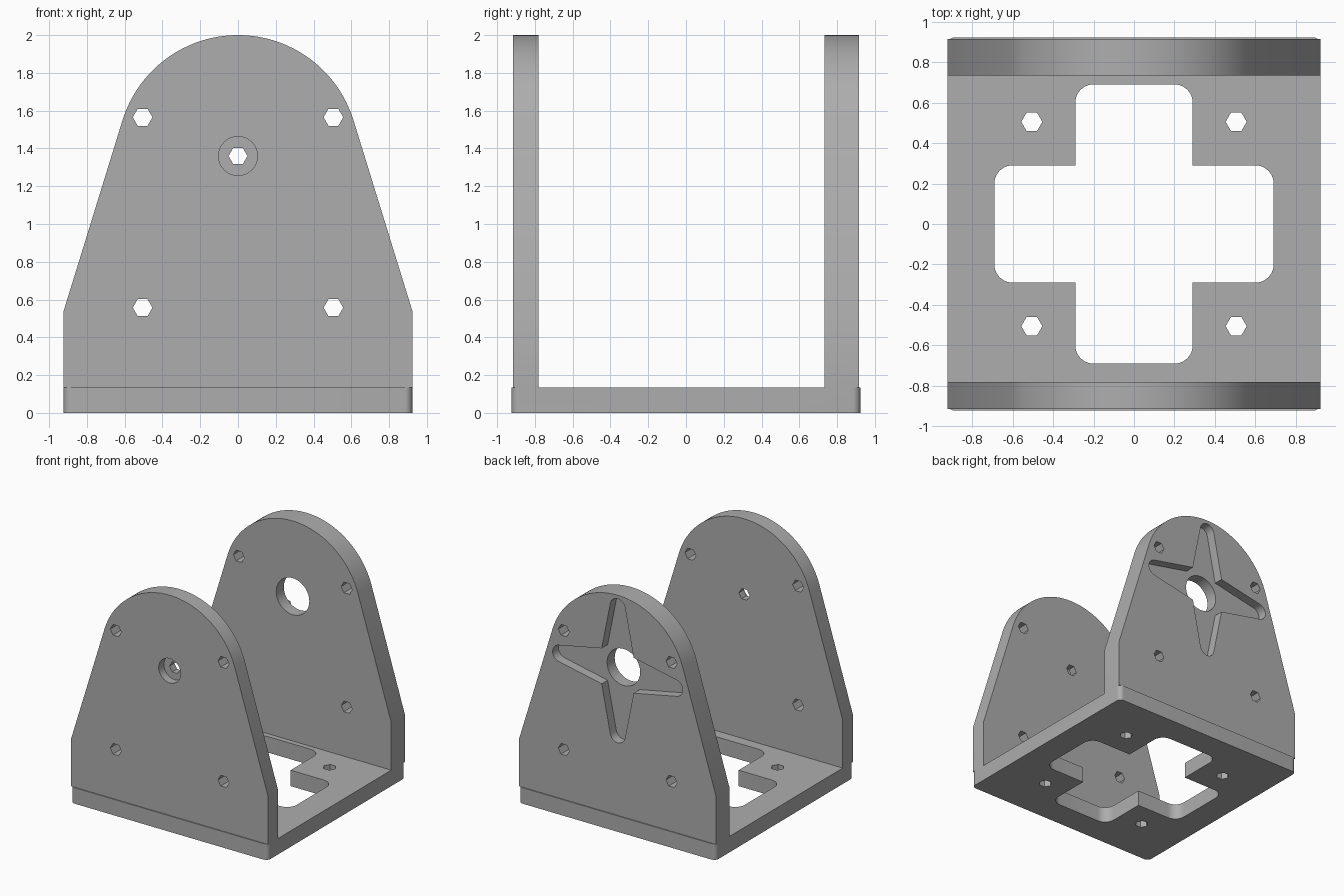
import bpy
import bmesh
import math
from mathutils import Vector

cube = bpy.data.objects.get("Cube")
if cube:
    bpy.data.objects.remove(cube, do_unlink=True)

HALF = 0.923        # half width of base and plates
FACE = 0.915        # outer face of both plates
FLOOR = 0.135       # base thickness
AXIS = 1.36         # height of the pivot axis
DOME = 0.64         # radius of the plate tops

grey = bpy.data.materials.new("mid_grey")
grey.use_nodes = True
colour = (0.42, 0.42, 0.42, 1)
grey.diffuse_color = colour
grey.node_tree.nodes["Principled BSDF"].inputs["Base Color"].default_value = colour


def prism(name, outline, low, high, upright=False):
    """Extrude a 2D outline along z, or along y when upright."""
    bm = bmesh.new()
    place = (lambda u, v, d: (u, d, v)) if upright else (lambda u, v, d: (u, v, d))
    face = bm.faces.new([bm.verts.new(place(u, v, low)) for u, v in outline])
    top = bmesh.ops.extrude_face_region(bm, geom=[face])["geom"]
    shift = Vector(place(0, 0, high - low))
    bmesh.ops.translate(bm, vec=shift, verts=[g for g in top if isinstance(g, bmesh.types.BMVert)])
    bmesh.ops.recalc_face_normals(bm, faces=bm.faces)
    mesh = bpy.data.meshes.new(name)
    bm.to_mesh(mesh)
    bm.free()
    mesh.materials.append(grey)
    obj = bpy.data.objects.new(name, mesh)
    bpy.context.collection.objects.link(obj)
    return obj


def combine(body, other, operation="DIFFERENCE"):
    """Apply a boolean and discard the second object."""
    mod = body.modifiers.new("boolean", "BOOLEAN")
    mod.operation, mod.solver, mod.object = operation, "EXACT", other
    bpy.context.view_layer.objects.active = body
    bpy.ops.object.modifier_apply(modifier=mod.name)
    bpy.data.objects.remove(other, do_unlink=True)


def arc(u, v, radius, start, end, steps):
    angles = [math.radians(start + (end - start) * i / steps) for i in range(steps + 1)]
    return [(u + radius * math.cos(a), v + radius * math.sin(a)) for a in angles]


def circle(u, v, radius, sides=64):
    return arc(u, v, radius, 0, 360, sides)[:-1]


def rounded_box(w, h, r):
    corners = [(1, 1, 0), (-1, 1, 90), (-1, -1, 180), (1, -1, 270)]
    return [p for sx, sy, a in corners
            for p in arc(sx * (w - r), sy * (h - r), r, a, a + 90, 10)]


def horn_outline(reach, tip, notch):
    """Four tapered arms with round tips around the pivot axis."""
    points = []
    for quarter in range(4):
        a = math.radians(90 * quarter)
        arm = arc(reach - tip, 0, tip, -80, 80, 12) + [(notch, notch)]
        points += [(u * math.cos(a) - v * math.sin(a),
                    AXIS + u * math.sin(a) + v * math.cos(a)) for u, v in arm]
    return points


# Plate outline: straight sides, tangent flanks and a domed top
shoulder = 0.54
drop = AXIS - shoulder
tangent = math.degrees(math.acos(DOME / math.hypot(HALF, drop)) - math.atan2(drop, HALF))
plate = [(-HALF, FLOOR), (HALF, FLOOR), (HALF, shoulder)]
plate += arc(0, AXIS, DOME, tangent, 180 - tangent, 64) + [(-HALF, shoulder)]

# Base with a cross-shaped opening
base = prism("bracket", rounded_box(HALF, HALF, 0.04), 0, FLOOR)
for w, h in ((0.29, 0.69), (0.69, 0.29)):
    combine(base, prism("opening_cutter", rounded_box(w, h, 0.09), -0.1, 0.3))

# Front plate with a counterbored pivot hole
front = prism("front_plate", plate, -FACE, -0.78, True)
combine(front, prism("pivot_cutter", circle(0, AXIS, 0.05, 6), -1, -0.7, True))
combine(front, prism("counterbore_cutter", circle(0, AXIS, 0.103), -1, -FACE + 0.07, True))

# Back plate with a round hole and a recess for a four-armed horn
back = prism("back_plate", plate, 0.733, FACE, True)
combine(back, prism("hole_cutter", circle(0, AXIS, 0.155), 0.6, 1, True))
combine(back, prism("horn_cutter", horn_outline(0.61, 0.07, 0.15), FACE - 0.08, 1, True))

# Hexagonal screw holes in the plates and the base
for x in (-0.505, 0.505):
    for body, low, high in ((front, -1, -0.7), (back, 0.6, 1)):
        for z in (0.557, 1.565):
            combine(body, prism("screw_cutter", circle(x, z, 0.052, 6), low, high, True))
    for y in (-0.505, 0.505):
        combine(base, prism("screw_cutter", circle(x, y, 0.052, 6), -0.1, 0.3))

# Join into one solid bracket
combine(base, front, "UNION")
combine(base, back, "UNION")
bpy.ops.object.select_all(action="DESELECT")
base.select_set(True)
bpy.context.view_layer.objects.active = base
bpy.ops.object.shade_smooth_by_angle(angle=math.radians(25))
